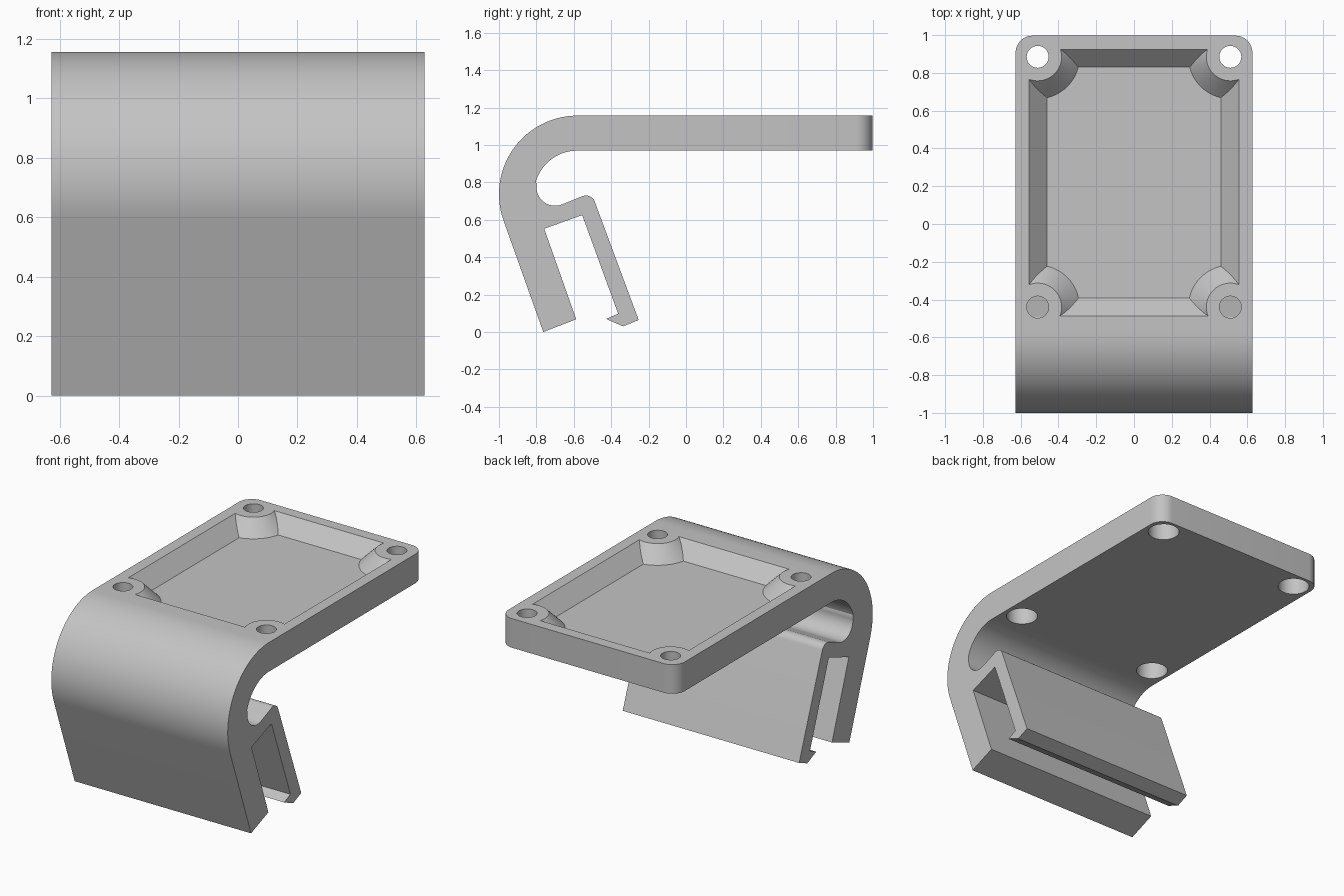
import bpy, bmesh
from math import radians, cos, sin

if "Cube" in bpy.data.objects:
    bpy.data.objects.remove(bpy.data.objects["Cube"], do_unlink=True)

HALF_W = 0.627
TOP, UNDER = 1.157, 0.97
POCKET = 0.095           # depth, with 45 degree walls
BACK = 0.997
RIM_X, RIM_Y0, RIM_Y1 = 0.555, -0.487, 0.925
SCREWS = [(sx * 0.51, y) for sx in (-1, 1) for y in (-0.44, 0.885)]

plastic = bpy.data.materials.new("grey plastic")
plastic.use_nodes = True
grey = (0.55, 0.55, 0.55, 1)
plastic.diffuse_color = grey
plastic.node_tree.nodes["Principled BSDF"].inputs["Base Color"].default_value = grey


def arc(cy, cz, r, a0, a1, n):
    angles = [radians(a0 + (a1 - a0) * i / n) for i in range(n + 1)]
    return [(cy + r * cos(a), cz + r * sin(a)) for a in angles]


def add_object(name, bm):
    bmesh.ops.recalc_face_normals(bm, faces=bm.faces)
    mesh = bpy.data.meshes.new(name)
    bm.to_mesh(mesh)
    bm.free()
    mesh.materials.append(plastic)
    obj = bpy.data.objects.new(name, mesh)
    bpy.context.collection.objects.link(obj)
    return obj


def round_bar(name, x, y, z0, z1, r0, r1):
    bpy.ops.mesh.primitive_cone_add(vertices=64, radius1=r0, radius2=r1, depth=z1 - z0,
                                    location=(x, y, (z0 + z1) / 2))
    obj = bpy.context.object
    obj.name = name
    obj.data.materials.append(plastic)
    return obj


def cut(target, cutter):
    cutter.hide_render = True
    mod = target.modifiers.new("cut", 'BOOLEAN')
    mod.operation, mod.solver, mod.object = 'DIFFERENCE', 'EXACT', cutter
    bpy.context.view_layer.objects.active = target
    bpy.ops.object.modifier_apply(modifier=mod.name)
    bpy.data.objects.remove(cutter, do_unlink=True)


# Side profile: plate, outer bend, clamp leg, slot, hooked arm, inner bend
profile = [(BACK, UNDER), (BACK, TOP)]
profile += arc(-0.58, 0.737, 0.42, 90, 200, 40)
profile += [(-0.763, 0.0), (-0.587, 0.068), (-0.758, 0.552), (-0.555, 0.625),
            (-0.363, 0.098), (-0.427, 0.07), (-0.336, 0.03), (-0.253, 0.064)]
profile += arc(-0.535, 0.68, 0.05, 20, 110, 10)
profile += arc(-0.70, 0.775, 0.1, 290, 172, 20)
profile += arc(-0.58, 0.737, 0.233, 163, 90, 24)

bm = bmesh.new()
face = bm.faces.new([bm.verts.new((-HALF_W, y, z)) for y, z in profile])
side = bmesh.ops.extrude_face_region(bm, geom=[face])
moved = [g for g in side["geom"] if isinstance(g, bmesh.types.BMVert)]
bmesh.ops.translate(bm, verts=moved, vec=(2 * HALF_W, 0, 0))
# Rounded rear corners of the plate
corners = [e for e in bm.edges if all(v.co.y > BACK - 0.001 for v in e.verts)
           and abs(e.verts[0].co.z - e.verts[1].co.z) > 0.1]
bmesh.ops.bevel(bm, geom=corners, offset=0.09, segments=12, profile=0.5, affect='EDGES')
bracket = add_object("clamp_bracket", bm)

# Sloped pocket, leaving a conical boss at each corner
bm = bmesh.new()
rings = []
for z in (TOP - POCKET, TOP + 0.04):
    g = z - TOP
    x, y0, y1 = RIM_X + g, RIM_Y0 - g, RIM_Y1 + g
    rings.append([bm.verts.new((px, py, z))
                  for px, py in ((-x, y0), (x, y0), (x, y1), (-x, y1))])
for ring in rings:
    bm.faces.new(ring)
for i in range(4):
    j = (i + 1) % 4
    bm.faces.new((rings[0][i], rings[0][j], rings[1][j], rings[1][i]))
pocket = add_object("pocket_cutter", bm)
BOSS = 0.127
for x, y in SCREWS:
    low, high = POCKET + 0.03, 0.07
    cut(pocket, round_bar("boss_cutter", x, y, TOP - low, TOP + high, BOSS + low, BOSS - high))
cut(bracket, pocket)

# Screw holes with counterbores from below
for x, y in SCREWS:
    cut(bracket, round_bar("hole_cutter", x, y, UNDER - 0.05, TOP + 0.05, 0.058, 0.058))
    cut(bracket, round_bar("counterbore_cutter", x, y, UNDER - 0.05, UNDER + 0.11, 0.093, 0.093))

bpy.ops.object.select_all(action='DESELECT')
bracket.select_set(True)
bpy.context.view_layer.objects.active = bracket
bpy.ops.object.shade_smooth_by_angle(angle=radians(30))
